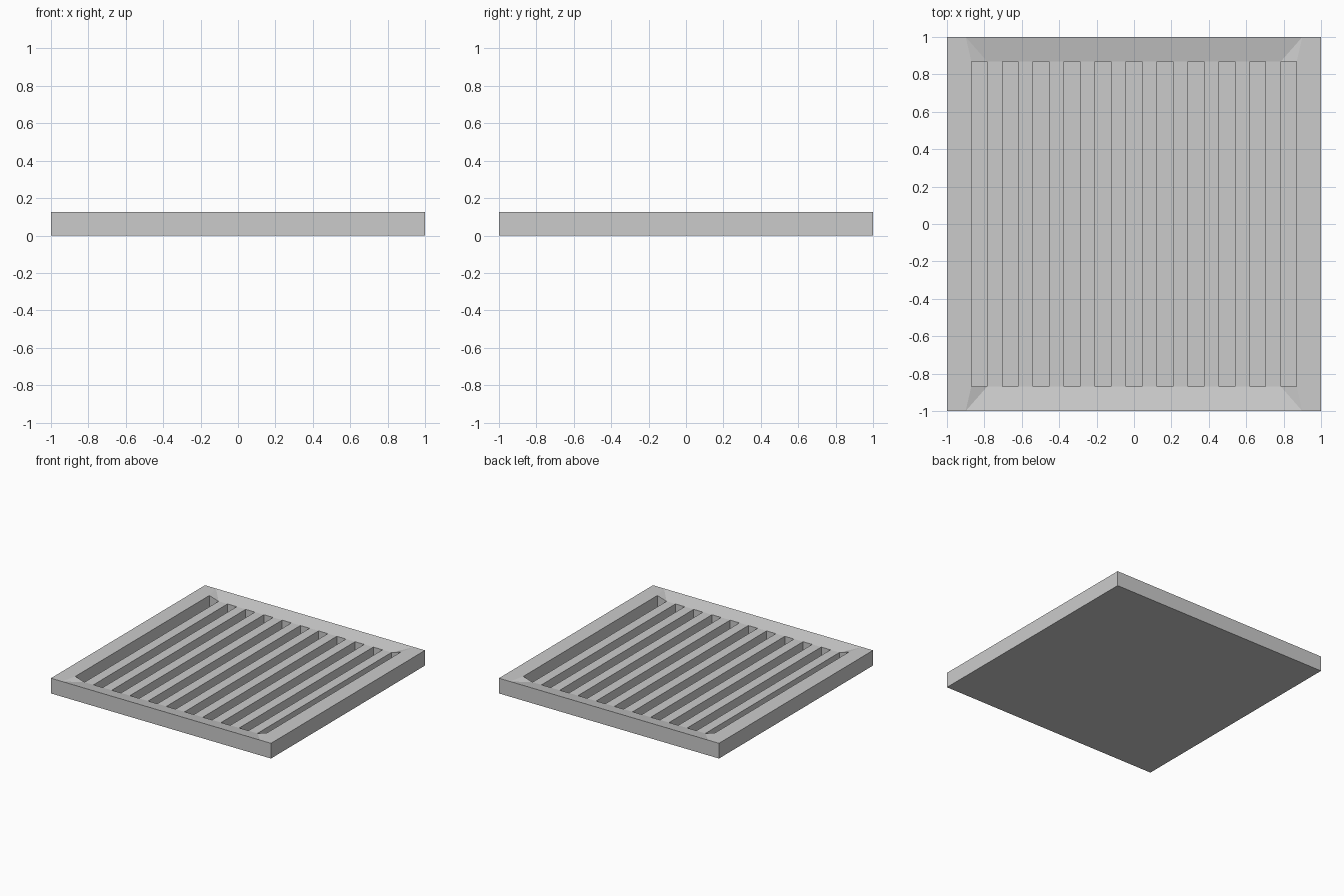
import bpy, bmesh

if "Cube" in bpy.data.objects:
    bpy.data.objects.remove(bpy.data.objects["Cube"])

RIM, DECK, FLOOR = 0.125, 0.10, 0.03
IN, W, N = 0.87, 0.084, 11      # slot field half size, slot width, slot count
PITCH = (2 * IN - W) / (N - 1)
BAR = IN - W                     # outer edge of the bar deck

bm = bmesh.new()


def face(*pts):
    bm.faces.new([bm.verts.new(p) for p in pts])


# Outer walls and underside
ring = [(-1, -1), (1, -1), (1, 1), (-1, 1)]
for (ax, ay), (bx, by) in zip(ring, ring[1:] + ring[:1]):
    face((ax, ay, 0), (bx, by, 0), (bx, by, RIM), (ax, ay, RIM))
face(*[(x, y, 0) for x, y in reversed(ring)])

# Flat side rims, sloping end rims and corner transitions
for s in (-1, 1):
    face((s, -1, RIM), (s, 1, RIM), (s * IN, IN, RIM), (s * IN, -IN, RIM))
    edges = [-BAR + i * PITCH + k for i in range(N - 1) for k in (0, PITCH - W)]
    face((-0.9, s, RIM), (0.9, s, RIM), *[(x, s * IN, DECK) for x in reversed(edges)])
    for t in (-1, 1):
        face((s, t, RIM), (s * IN, t * IN, RIM), (s * 0.9, t, RIM))
        face((s * 0.9, t, RIM), (s * IN, t * IN, RIM), (s * BAR, t * IN, DECK))

# Bars and slots
for i in range(N):
    a = -IN + i * PITCH
    b = a + W
    za = RIM if i == 0 else DECK
    zb = RIM if i == N - 1 else DECK
    face((a, -IN, FLOOR), (b, -IN, FLOOR), (b, IN, FLOOR), (a, IN, FLOOR))
    face((a, -IN, FLOOR), (a, IN, FLOOR), (a, IN, za), (a, -IN, za))
    face((b, -IN, FLOOR), (b, IN, FLOOR), (b, IN, zb), (b, -IN, zb))
    for y in (-IN, IN):
        face((a, y, FLOOR), (b, y, FLOOR), (b, y, zb), (a, y, za))
    if i < N - 1:
        c = a + PITCH
        face((b, -IN, DECK), (c, -IN, DECK), (c, IN, DECK), (b, IN, DECK))

bmesh.ops.remove_doubles(bm, verts=bm.verts, dist=1e-4)
bmesh.ops.recalc_face_normals(bm, faces=bm.faces)
mesh = bpy.data.meshes.new("slotted_tray")
bm.to_mesh(mesh)
bm.free()
bpy.context.collection.objects.link(bpy.data.objects.new("slotted_tray", mesh))
